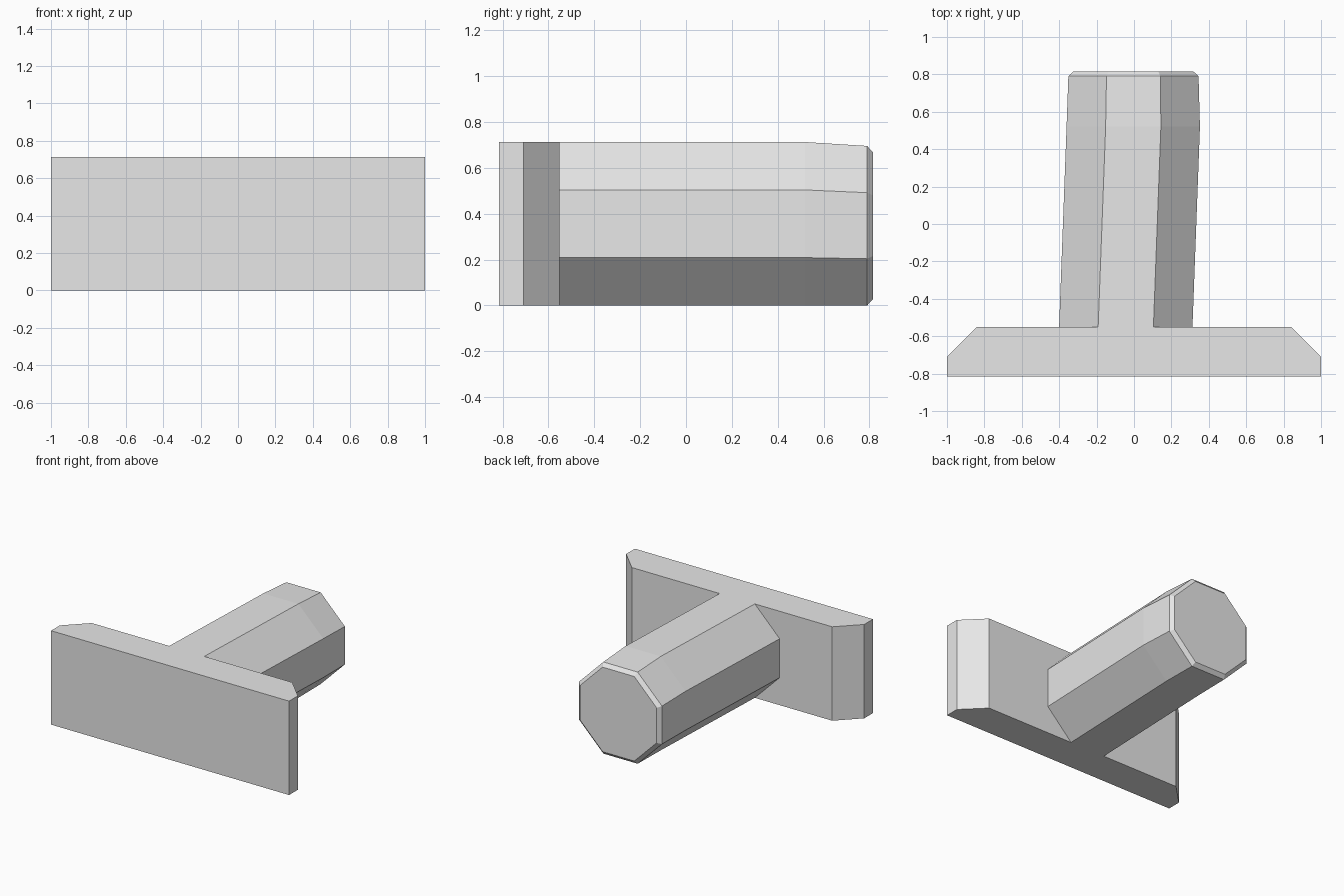
import bpy, bmesh, math

if "Cube" in bpy.data.objects:
    bpy.data.objects.remove(bpy.data.objects["Cube"])

H = 0.713         # overall height
BACK = -0.552     # plane where the shaft meets the plate

grey = bpy.data.materials.new("light_grey")
grey.diffuse_color = (0.8, 0.8, 0.8, 1)
grey.use_nodes = True
grey.node_tree.nodes["Principled BSDF"].inputs["Base Color"].default_value = grey.diffuse_color


def finish(name, bm):
    bmesh.ops.recalc_face_normals(bm, faces=bm.faces)
    mesh = bpy.data.meshes.new(name)
    bm.to_mesh(mesh)
    bm.free()
    mesh.materials.append(grey)
    obj = bpy.data.objects.new(name, mesh)
    bpy.context.collection.objects.link(obj)
    return obj


# Front plate: chamfered outline extruded upward
outline = [(-1, -0.815), (1, -0.815), (1, -0.71),
           (0.842, BACK), (-0.842, BACK), (-1, -0.71)]
bm = bmesh.new()
base = bm.faces.new([bm.verts.new((x, y, 0)) for x, y in outline])
top = bmesh.ops.extrude_face_region(bm, geom=[base])["geom"]
bmesh.ops.translate(bm, vec=(0, 0, H),
                    verts=[v for v in top if isinstance(v, bmesh.types.BMVert)])
finish("front_plate", bm)

# Octagonal shaft: lofted rings (y, centre x, centre z, apothem),
# leaning sideways, tapering near the end, with a bevelled tip
rings = [(BACK, -0.044, H / 2, H / 2),
         (0.52, -0.004, H / 2, H / 2),
         (0.79, -0.003, 0.348, 0.348),
         (0.815, -0.003, 0.348, 0.321)]
bm = bmesh.new()
loops = []
for y, cx, cz, apothem in rings:
    r = apothem / math.cos(math.pi / 8)
    angles = [math.pi / 8 + i * math.pi / 4 for i in range(8)]
    loops.append([bm.verts.new((cx + r * math.cos(a), y, cz + r * math.sin(a)))
                  for a in angles])
for a, b in zip(loops, loops[1:]):
    for i in range(8):
        j = (i + 1) % 8
        bm.faces.new((a[i], a[j], b[j], b[i]))
bm.faces.new(loops[-1])      # tip cap; the other end is closed by the plate
finish("shaft", bm)
